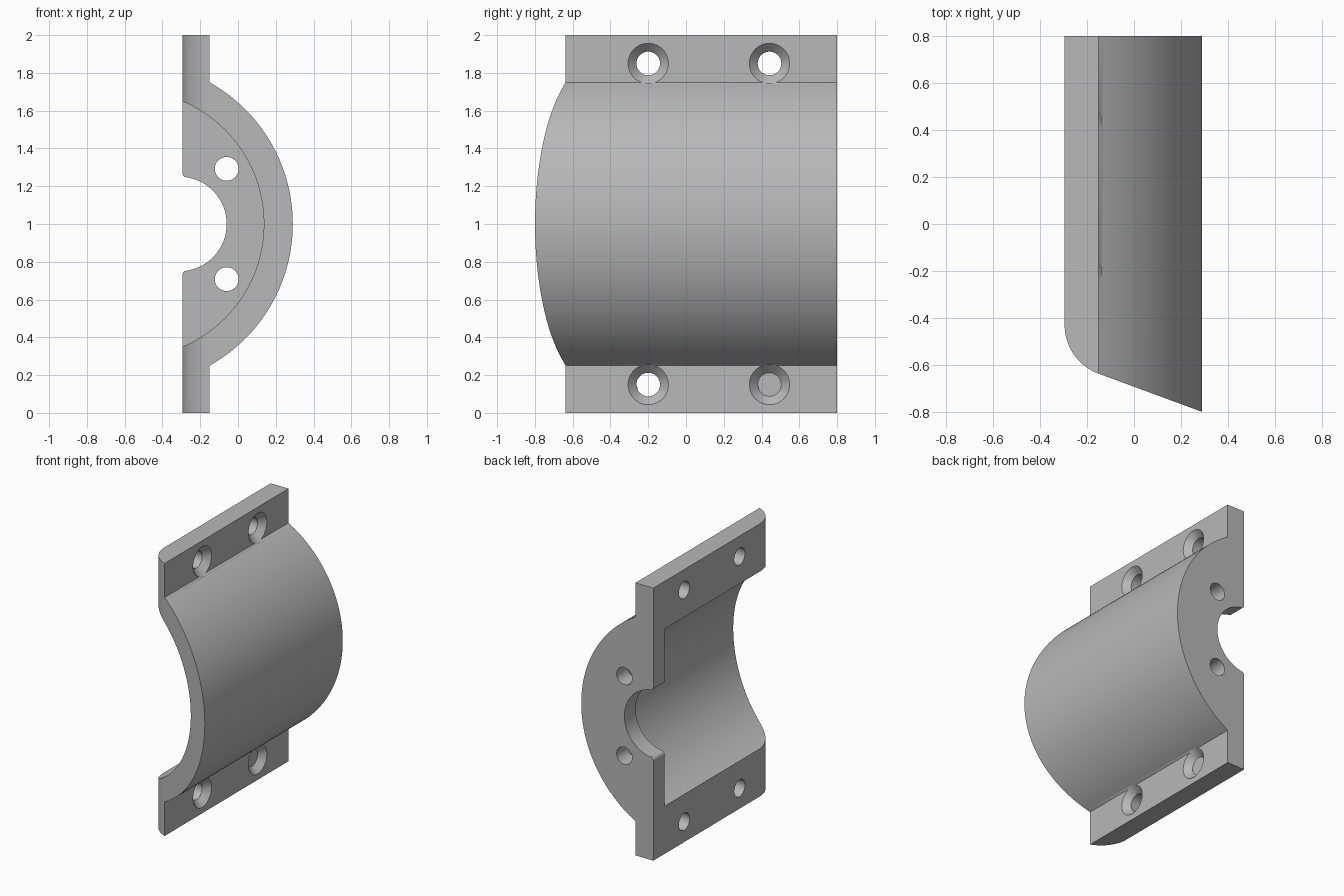
import bpy
import bmesh
from math import cos, sin, radians
from mathutils import Matrix, Vector

if "Cube" in bpy.data.objects:
    bpy.data.objects.remove(bpy.data.objects["Cube"])

# Key dimensions
LEFT, FLANGE = -0.295, -0.15      # split face and flange outer face
AXIS_X, AXIS_Z = -0.568, 1.0      # axis of the curved shell
R_OUT, R_IN = 0.858, 0.705
BACK, WALL = 0.8, 0.13            # back end and end wall thickness

grey = bpy.data.materials.new("plain_grey")
grey.use_nodes = True
colour = (0.48, 0.48, 0.48, 1)
grey.diffuse_color = colour
grey.node_tree.nodes["Principled BSDF"].inputs["Base Color"].default_value = colour


def arc(cx, cy, r, start, end, steps):
    angles = [radians(start + (end - start) * i / steps) for i in range(steps + 1)]
    return [(cx + r * cos(a), cy + r * sin(a)) for a in angles]


def make_object(name, bm):
    bmesh.ops.recalc_face_normals(bm, faces=bm.faces)
    mesh = bpy.data.meshes.new(name)
    bm.to_mesh(mesh)
    bm.free()
    mesh.materials.append(grey)
    obj = bpy.data.objects.new(name, mesh)
    bpy.context.collection.objects.link(obj)
    return obj


def prism(name, points, axis, low, high):
    """Extrude a closed profile along y (points are x, z) or z (points are x, y)."""
    bm = bmesh.new()
    place = (lambda u, v: (u, low, v)) if axis == "y" else (lambda u, v: (u, v, low))
    face = bm.faces.new([bm.verts.new(place(u, v)) for u, v in points])
    top = bmesh.ops.extrude_face_region(bm, geom=[face])
    move = Vector((0, high - low, 0)) if axis == "y" else Vector((0, 0, high - low))
    bmesh.ops.translate(bm, vec=move,
                        verts=[g for g in top["geom"] if isinstance(g, bmesh.types.BMVert)])
    return make_object(name, bm)


def drill(name, y, z, x1, x2, r1, r2):
    """Round or tapered cutter along x."""
    bm = bmesh.new()
    turn = Matrix.Translation(((x1 + x2) / 2, y, z)) @ Matrix.Rotation(radians(90), 4, "Y")
    bmesh.ops.create_cone(bm, cap_ends=True, segments=48, radius1=r1, radius2=r2,
                          depth=x2 - x1, matrix=turn)
    return make_object(name, bm)


def cut(target, cutter, operation="DIFFERENCE"):
    mod = target.modifiers.new("cut", "BOOLEAN")
    mod.operation, mod.solver, mod.object = operation, "EXACT", cutter
    bpy.context.view_layer.objects.active = target
    bpy.ops.object.modifier_apply(modifier=mod.name)
    bpy.data.objects.remove(cutter)


# Half-round shell with flat flanges
shoulder = 60.9
outline = [(LEFT, 0), (FLANGE, 0)]
outline += arc(AXIS_X, AXIS_Z, R_OUT, -shoulder, shoulder, 64)
outline += [(FLANGE, 2), (LEFT, 2)]
outline[2] = (FLANGE, outline[2][1])
outline[-3] = (FLANGE, outline[-3][1])
clamp = prism("half_clamp", outline, "y", -0.9, BACK)

# Slanted front end with rounded flange corners
slope, corner = 20, 0.22
plan = [(LEFT - 0.1, 1), (LEFT - 0.1, -0.43), (LEFT, -0.43)]
plan = [(LEFT, 1)] + arc(LEFT + corner, -0.43, corner, 180, 270 - slope, 20)
plan += [(0.292, -0.8), (0.4, -0.839), (0.4, 1)]
plan[0] = (LEFT - 0.0005, 1)
plan[1] = (LEFT - 0.0005, -0.43)
cut(clamp, prism("plan_cutter", plan, "z", -0.2, 2.2), "INTERSECT")

# Curved pocket, open at the front
pocket = arc(AXIS_X, AXIS_Z, R_IN, 0, 360, 128)[:-1]
cut(clamp, prism("pocket_cutter", pocket, "y", -1, BACK - WALL))

# Shaft opening with rounded lips in the end wall
lip = 0.025
upper = arc(-0.31, 0, 0.25, 0, 80.8, 20) + arc(LEFT + lip, 0.272, lip, 270, 180, 6)
upper.append((LEFT - 0.1, upper[-1][1]))
lower = [(x, -z) for x, z in reversed(upper[1:])]
opening = [(x, z + AXIS_Z) for x, z in lower + upper]
cut(clamp, prism("opening_cutter", opening, "y", 0.5, 1))

# Mirrored holes: end wall bolts and countersunk flange screws
for side in (-1, 1):
    bolt = arc(-0.06, AXIS_Z + side * 0.292, 0.063, 0, 360, 48)[:-1]
    cut(clamp, prism("bolt_cutter", bolt, "y", 0.5, 1))
    for y in (-0.2, 0.442):
        z = AXIS_Z + side * 0.85
        cut(clamp, drill("screw_cutter", y, z, -0.4, -0.1, 0.0625, 0.0625))
        cut(clamp, drill("countersink_cutter", y, z, -0.195, -0.14, 0.0625, 0.1165))

# Smooth curved faces, crisp edges
bpy.ops.object.select_all(action="DESELECT")
clamp.select_set(True)
bpy.context.view_layer.objects.active = clamp
bpy.ops.object.shade_smooth_by_angle(angle=radians(25))
